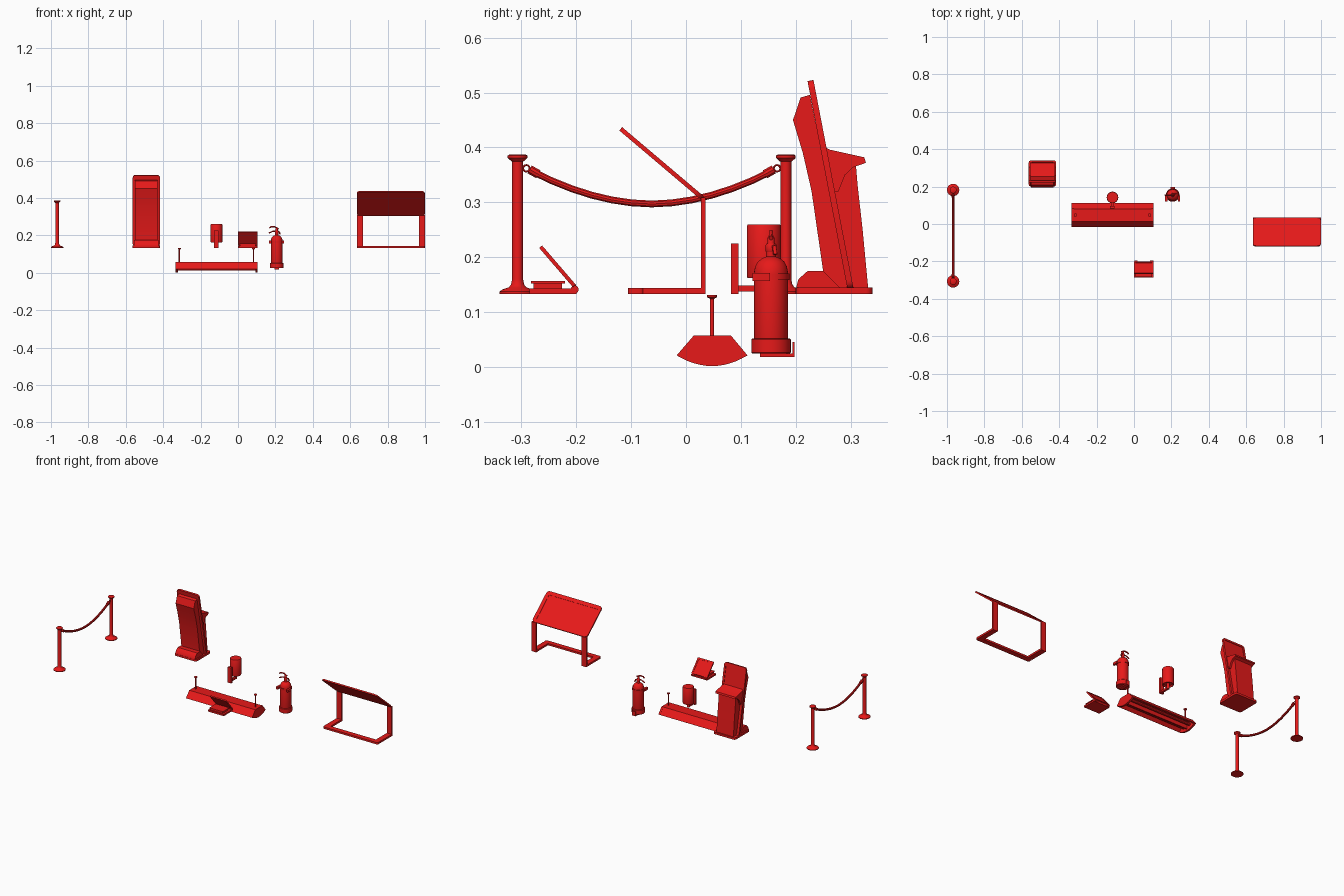
import bpy, bmesh, math
from mathutils import Matrix, Vector

if "Cube" in bpy.data.objects:
    bpy.data.objects.remove(bpy.data.objects["Cube"])

RED = bpy.data.materials.new("red")
RED.diffuse_color = (0.8, 0.01, 0.01, 1)
RED.use_nodes = True
RED.node_tree.nodes["Principled BSDF"].inputs["Base Color"].default_value = RED.diffuse_color


def finish(name, bm, smooth=True):
    bmesh.ops.recalc_face_normals(bm, faces=bm.faces)
    me = bpy.data.meshes.new(name)
    bm.to_mesh(me)
    bm.free()
    me.materials.append(RED)
    ob = bpy.data.objects.new(name, me)
    bpy.context.collection.objects.link(ob)
    if smooth:
        bpy.ops.object.select_all(action='DESELECT')
        ob.select_set(True)
        bpy.context.view_layer.objects.active = ob
        bpy.ops.object.shade_smooth_by_angle(angle=math.radians(35))
    return ob


def box(name, x0, x1, y0, y1, z0, z1, bevel=0.0):
    bm = bmesh.new()
    m = Matrix.Translation(((x0 + x1) / 2, (y0 + y1) / 2, (z0 + z1) / 2))
    bmesh.ops.create_cube(bm, size=1, matrix=m @ Matrix.Diagonal((x1 - x0, y1 - y0, z1 - z0, 1)))
    if bevel:
        ed = [e for e in bm.edges if abs(e.verts[0].co.z - e.verts[1].co.z) > 1e-6]
        bmesh.ops.bevel(bm, geom=ed, offset=bevel, segments=4, profile=0.5, affect='EDGES')
    return finish(name, bm)


def extrude_x(name, pts, x0, x1):
    bm = bmesh.new()
    f = bm.faces.new([bm.verts.new((x0, y, z)) for y, z in pts])
    r = bmesh.ops.extrude_face_region(bm, geom=[f])
    bmesh.ops.translate(bm, vec=(x1 - x0, 0, 0), verts=[v for v in r['geom'] if isinstance(v, bmesh.types.BMVert)])
    return finish(name, bm)


def slab(name, top, low, x0, x1, t, radius, inset, depth):
    # tilted rounded panel with a recess in its upper face
    d = Vector((0, low[0] - top[0], low[1] - top[1]))
    length = d.length
    d.normalize()
    n = Vector((1, 0, 0)).cross(d)
    bm = bmesh.new()
    bmesh.ops.create_cube(bm, size=1, matrix=Matrix.Diagonal((x1 - x0, length, t, 1)))
    ed = [e for e in bm.edges if abs(e.verts[0].co.z - e.verts[1].co.z) > 1e-6]
    bmesh.ops.bevel(bm, geom=ed, offset=radius, segments=4, profile=0.5, affect='EDGES')
    bm.normal_update()
    face = max(bm.faces, key=lambda f: f.calc_center_median().z)
    bmesh.ops.inset_region(bm, faces=[face], thickness=inset)
    r = bmesh.ops.extrude_face_region(bm, geom=[face])
    bmesh.ops.translate(bm, vec=(0, 0, -depth), verts=[v for v in r['geom'] if isinstance(v, bmesh.types.BMVert)])
    if face.is_valid:
        bm.faces.remove(face)
    m = Matrix((Vector((1, 0, 0)), d, n)).transposed().to_4x4()
    m.translation = ((x0 + x1) / 2, (top[0] + low[0]) / 2, (top[1] + low[1]) / 2)
    bm.transform(m)
    return finish(name, bm)


def lathe(name, prof, x, y, n=32):
    # profile of (radius, z) turned about a vertical axis
    bm = bmesh.new()
    rings = [[bm.verts.new((x + r * math.cos(2 * math.pi * i / n), y + r * math.sin(2 * math.pi * i / n), z))
              for i in range(n)] for r, z in prof]
    for a, b in zip(rings, rings[1:]):
        for i in range(n):
            bm.faces.new((a[i], a[(i + 1) % n], b[(i + 1) % n], b[i]))
    bm.faces.new(rings[0])
    bm.faces.new(rings[-1])
    return finish(name, bm)


def tube(name, pts, r, closed=False):
    cu = bpy.data.curves.new(name, 'CURVE')
    cu.dimensions = '3D'
    cu.bevel_depth = r
    cu.bevel_resolution = 3
    cu.use_fill_caps = True
    s = cu.splines.new('POLY')
    s.points.add(len(pts) - 1)
    for p, c in zip(s.points, pts):
        p.co = (*c, 1)
    s.use_cyclic_u = closed
    cu.materials.append(RED)
    ob = bpy.data.objects.new(name, cu)
    bpy.context.collection.objects.link(ob)
    bpy.ops.object.select_all(action='DESELECT')
    ob.select_set(True)
    bpy.context.view_layer.objects.active = ob
    bpy.ops.object.convert(target='MESH')
    bpy.ops.object.shade_smooth_by_angle(angle=math.radians(35))


# rope barrier
BX = -0.967
for tag, y, s in (("front", -0.307, 1), ("back", 0.182, -1)):
    lathe("barrier_post_" + tag, [(0.033, 0.133), (0.033, 0.137), (0.028, 0.141), (0.016, 0.145), (0.012, 0.15),
          (0.01, 0.16), (0.01, 0.374), (0.016, 0.379), (0.018, 0.381), (0.018, 0.385), (0.015, 0.387)], BX, y)
    tube("rope_hook_" + tag, [(BX, y + s * 0.016 + 0.006 * math.cos(a * math.pi / 6), 0.362 + 0.006 * math.sin(a * math.pi / 6))
         for a in range(12)], 0.0018, True)
    tube("rope_end_" + tag, [(BX, y + s * 0.022, 0.36), (BX, y + s * 0.038, 0.351)], 0.0085)
rope = []
for i in range(13):
    u = i / 6 - 1
    rope.append((BX, -0.0625 + 0.219 * u, 0.297 + 0.06 * abs(u) ** 1.9))
tube("barrier_rope", rope, 0.0065)

# information kiosk
KX = -0.49
box("kiosk_base", KX - 0.073, KX + 0.073, 0.2, 0.34, 0.133, 0.145, 0.012)
slab("kiosk_panel", (0.227, 0.522), (0.3, 0.142), KX - 0.073, KX + 0.073, 0.011, 0.015, 0.012, 0.003)
extrude_x("kiosk_housing", [(0.25, 0.145), (0.25, 0.175), (0.229, 0.32), (0.213, 0.39), (0.195, 0.45),
          (0.209, 0.491), (0.226, 0.496), (0.296, 0.145)], KX - 0.06, KX + 0.06)
extrude_x("kiosk_foot", [(0.201, 0.145), (0.205, 0.16), (0.222, 0.175), (0.25, 0.175), (0.28, 0.145)],
          KX - 0.065, KX + 0.065)
extrude_x("kiosk_rear_body", [(0.3, 0.145), (0.257, 0.37), (0.31, 0.365), (0.313, 0.33), (0.322, 0.25),
          (0.332, 0.145)], KX - 0.056, KX + 0.056)
extrude_x("kiosk_shelf", [(0.25, 0.402), (0.262, 0.396), (0.325, 0.382), (0.328, 0.372), (0.305, 0.364),
          (0.29, 0.35), (0.278, 0.32), (0.266, 0.32)], KX - 0.067, KX + 0.067)

# hanging lamp
arc = [(0.0475 + 0.0645 * u, 0.0015 + 0.0195 * u * u) for u in [i / 6 - 1 for i in range(13)]]
for tag, x in (("left", -0.333), ("right", 0.094)):
    extrude_x("lamp_end_" + tag, arc + [(0.082, 0.057), (0.014, 0.057)], x, x + 0.011)
hood = [(-0.017, 0.021), (0.014, 0.057), (0.081, 0.057), (0.112, 0.021)]
extrude_x("lamp_hood", hood + [(0.107, 0.018), (0.078, 0.05), (0.017, 0.05), (-0.012, 0.018)], -0.325, 0.097)
for i, y in enumerate((0.024, 0.071)):
    tube(f"lamp_tube_{i}", [(-0.325, y, 0.03), (0.097, y, 0.03)], 0.009)
box("lamp_divider", -0.325, 0.097, 0.044, 0.051, 0.012, 0.052)
for tag, x in (("left", -0.313), ("right", 0.083)):
    lathe("lamp_rod_" + tag, [(0.0038, 0.055), (0.0038, 0.124), (0.009, 0.127), (0.009, 0.131)], x, 0.0475, 16)

# wall light
lathe("wall_light_shade", [(0.024, 0.17), (0.026, 0.162), (0.03, 0.162), (0.031, 0.166), (0.031, 0.257),
      (0.029, 0.26)], -0.115, 0.142)
box("wall_light_plate", -0.127, -0.103, 0.082, 0.096, 0.133, 0.225)
box("wall_light_arm", -0.121, -0.109, 0.094, 0.148, 0.137, 0.148)
lathe("wall_light_stem", [(0.008, 0.137), (0.008, 0.175)], -0.115, 0.142, 16)

# desk display stand
box("stand_base", 0.0, 0.105, -0.285, -0.2, 0.133, 0.143)
box("stand_block", 0.012, 0.093, -0.278, -0.226, 0.141, 0.153)
box("stand_block_lid", 0.008, 0.097, -0.283, -0.221, 0.152, 0.157)
slab("stand_screen", (-0.265, 0.219), (-0.203, 0.147), 0.0, 0.105, 0.007, 0.004, 0.009, 0.002)
for i, x in enumerate((0.002, 0.085)):
    tube(f"stand_hinge_{i}", [(x, -0.203, 0.141), (x + 0.018, -0.203, 0.141)], 0.0075)

# fire extinguisher
EX, EY = 0.207, 0.155
lathe("extinguisher_body", [(0.03, 0.025), (0.031, 0.028), (0.031, 0.172), (0.029, 0.183), (0.024, 0.192),
      (0.016, 0.198), (0.009, 0.201), (0.009, 0.21), (0.006, 0.212), (0.006, 0.236), (0.004, 0.24)], EX, EY)
lathe("extinguisher_foot", [(0.034, 0.024), (0.036, 0.026), (0.036, 0.05), (0.034, 0.052)], EX, EY)
lathe("extinguisher_strap", [(0.0335, 0.158), (0.0335, 0.17)], EX, EY)
lathe("extinguisher_valve", [(0.008, 0.208), (0.01, 0.211), (0.01, 0.222), (0.008, 0.225)], EX, EY, 16)
tube("extinguisher_lever", [(EX + 0.01, EY, 0.235), (EX - 0.012, EY, 0.246), (EX - 0.032, EY, 0.245), (EX - 0.04, EY, 0.238)], 0.004)
tube("extinguisher_handle", [(EX + 0.008, EY, 0.222), (EX - 0.02, EY, 0.222), (EX - 0.042, EY, 0.212)], 0.0035)
tube("extinguisher_nozzle", [(EX, EY + 0.004, 0.22), (EX + 0.014, EY + 0.006, 0.218), (EX + 0.018, EY + 0.008, 0.205)], 0.004)
for i, s in enumerate((-1, 1)):
    box(f"strap_clip_{i}", EX + s * 0.034 - 0.006, EX + s * 0.034 + 0.006, EY - 0.034, EY - 0.002, 0.157, 0.171)
box("bracket_shelf", EX - 0.011, EX + 0.011, 0.135, 0.198, 0.018, 0.024)
box("bracket_back", EX - 0.011, EX + 0.011, 0.194, 0.198, 0.018, 0.045)

# information board
slab("board_panel", (-0.119, 0.434), (0.031, 0.307), 0.635, 0.999, 0.008, 0.018, 0.022, 0.002)
for tag, x in (("left", 0.635), ("right", 0.967)):
    box("board_post_" + tag, x, x + 0.032, 0.027, 0.036, 0.134, 0.309)
    box("board_foot_" + tag, x, x + 0.032, -0.078, 0.036, 0.133, 0.144)
base = box("board_base_bar", 0.635, 0.999, -0.106, -0.076, 0.133, 0.144, 0.009)
